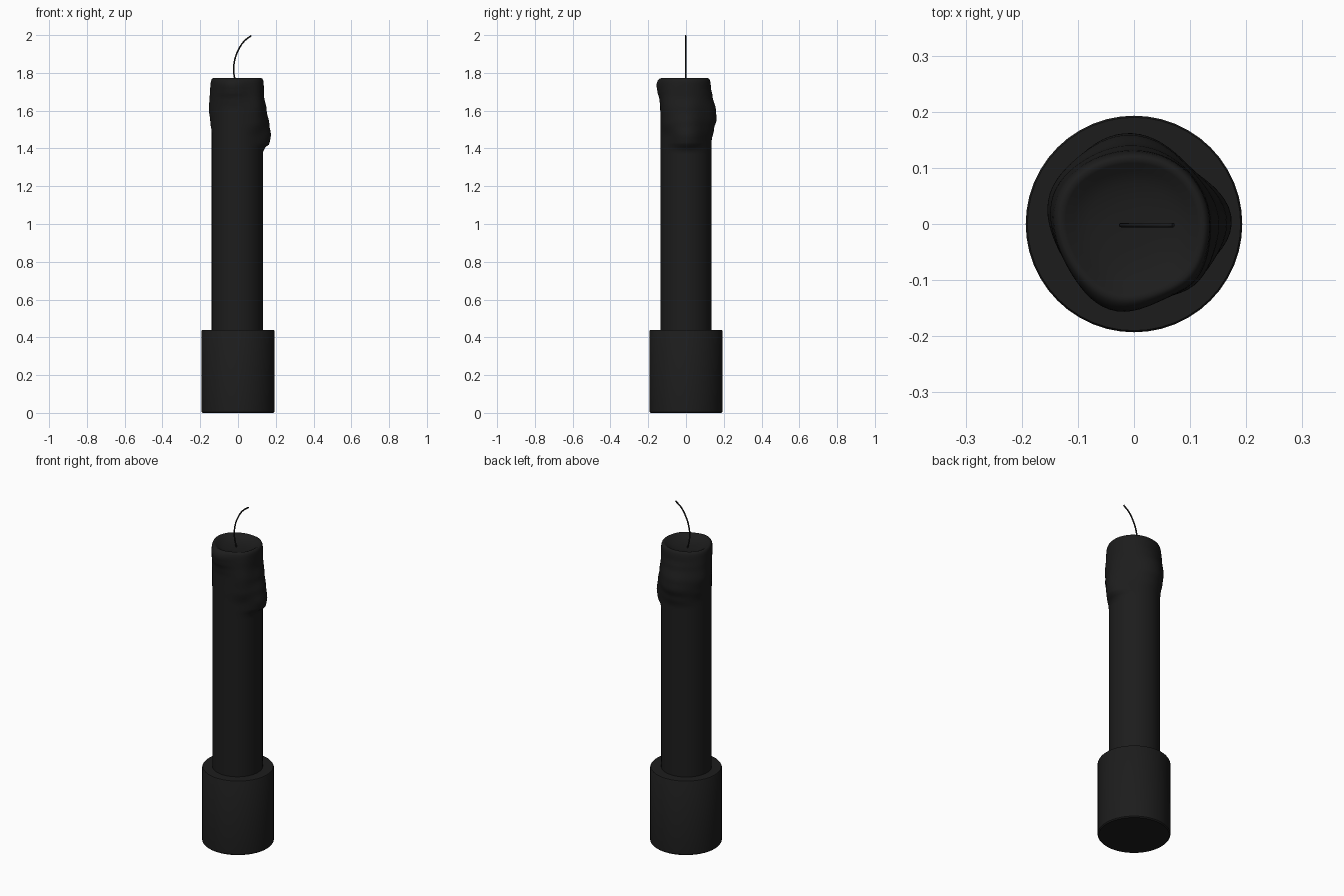
import bpy, bmesh, math

if "Cube" in bpy.data.objects:
    bpy.data.objects.remove(bpy.data.objects["Cube"])

black = bpy.data.materials.new("black")
black.diffuse_color = (0.012, 0.012, 0.012, 1)
black.use_nodes = True
black.node_tree.nodes["Principled BSDF"].inputs["Base Color"].default_value = black.diffuse_color


def lathe(name, profile, sides, radius_fn=None, centre=(0, 0), angle=35):
    """Spin (radius, z) pairs into a closed solid; radius_fn adds wax bulges."""
    bm = bmesh.new()
    rings = []
    for r, z in profile:
        ring = []
        for i in range(sides):
            a = 2 * math.pi * i / sides
            rr = r * (1 + (radius_fn(a, z) / 0.135 if radius_fn else 0))
            ring.append(bm.verts.new((centre[0] + rr * math.cos(a),
                                      centre[1] + rr * math.sin(a), z)))
        rings.append(ring)
    for lo, hi in zip(rings, rings[1:]):
        for i in range(sides):
            j = (i + 1) % sides
            bm.faces.new((lo[i], lo[j], hi[j], hi[i]))
    bm.faces.new(rings[0][::-1])
    bm.faces.new(rings[-1])
    mesh = bpy.data.meshes.new(name)
    bm.to_mesh(mesh)
    bm.free()
    finish(bpy.data.objects.new(name, mesh), angle)


def finish(obj, angle=35):
    bpy.context.collection.objects.link(obj)
    obj.data.materials.append(black)
    bpy.ops.object.select_all(action='DESELECT')
    obj.select_set(True)
    bpy.context.view_layer.objects.active = obj
    if obj.type == 'MESH':
        bpy.ops.object.shade_smooth_by_angle(angle=math.radians(angle))


# Wax drips: angle in degrees, half width in degrees, then (z, bulge) going up
drips = [
    (2, 30, [(1.385, 0), (1.405, .012), (1.425, .034), (1.47, .041), (1.53, .032), (1.60, .018), (1.68, .004), (1.77, .002)]),
    (95, 40, [(1.44, 0), (1.50, .012), (1.555, .026), (1.60, .023), (1.68, .004), (1.72, -.004), (1.77, -.008)]),
    (160, 30, [(1.48, 0), (1.54, .010), (1.61, .019), (1.68, .014), (1.77, .007)]),
    (258, 30, [(1.62, 0), (1.66, .005), (1.70, .017), (1.735, .022), (1.76, .017), (1.775, .009)]),
    (318, 24, [(1.46, 0), (1.54, .014), (1.62, .018), (1.70, .014), (1.77, .010)]),
]


def bulge(a, z):
    total = 0
    for deg, width, pts in drips:
        d = (math.degrees(a) - deg + 180) % 360 - 180
        amp = 0 if z < pts[0][0] else pts[-1][1]
        for (z0, b0), (z1, b1) in zip(pts, pts[1:]):
            if z0 <= z < z1:
                t = (z - z0) / (z1 - z0)
                amp = b0 + (b1 - b0) * t * t * (3 - 2 * t)
        total += amp * math.exp(-(d / width) ** 2)
    return total


# Holder
lathe("holder", [(.188, 0), (.193, .006), (.193, .435), (.190, .44)], 48)

# Candle with melted top and shallow bowl
profile = [(.136, .40), (.136, .9), (.136, 1.2)]
profile += [(.136, 1.37 + .0125 * i) for i in range(31)]
profile += [(.135, 1.757), (.131, 1.768), (.124, 1.772), (.115, 1.768),
            (.10, 1.757), (.075, 1.747), (.04, 1.742), (.01, 1.741)]
lathe("candle", profile, 72, bulge, (-.003, 0), 60)

# Wick
path = bpy.data.curves.new("wick", 'CURVE')
path.dimensions = '3D'
path.bevel_depth = .004
path.bevel_resolution = 2
path.use_fill_caps = True
points = [(-.008, 1.735), (-.022, 1.80), (-.018, 1.865), (.004, 1.925), (.033, 1.968), (.07, 1.997)]
spline = path.splines.new('BEZIER')
spline.bezier_points.add(len(points) - 1)
for bp, (x, z) in zip(spline.bezier_points, points):
    bp.co = (x, -.002, z)
    bp.handle_left_type = bp.handle_right_type = 'AUTO'
finish(bpy.data.objects.new("wick", path))
